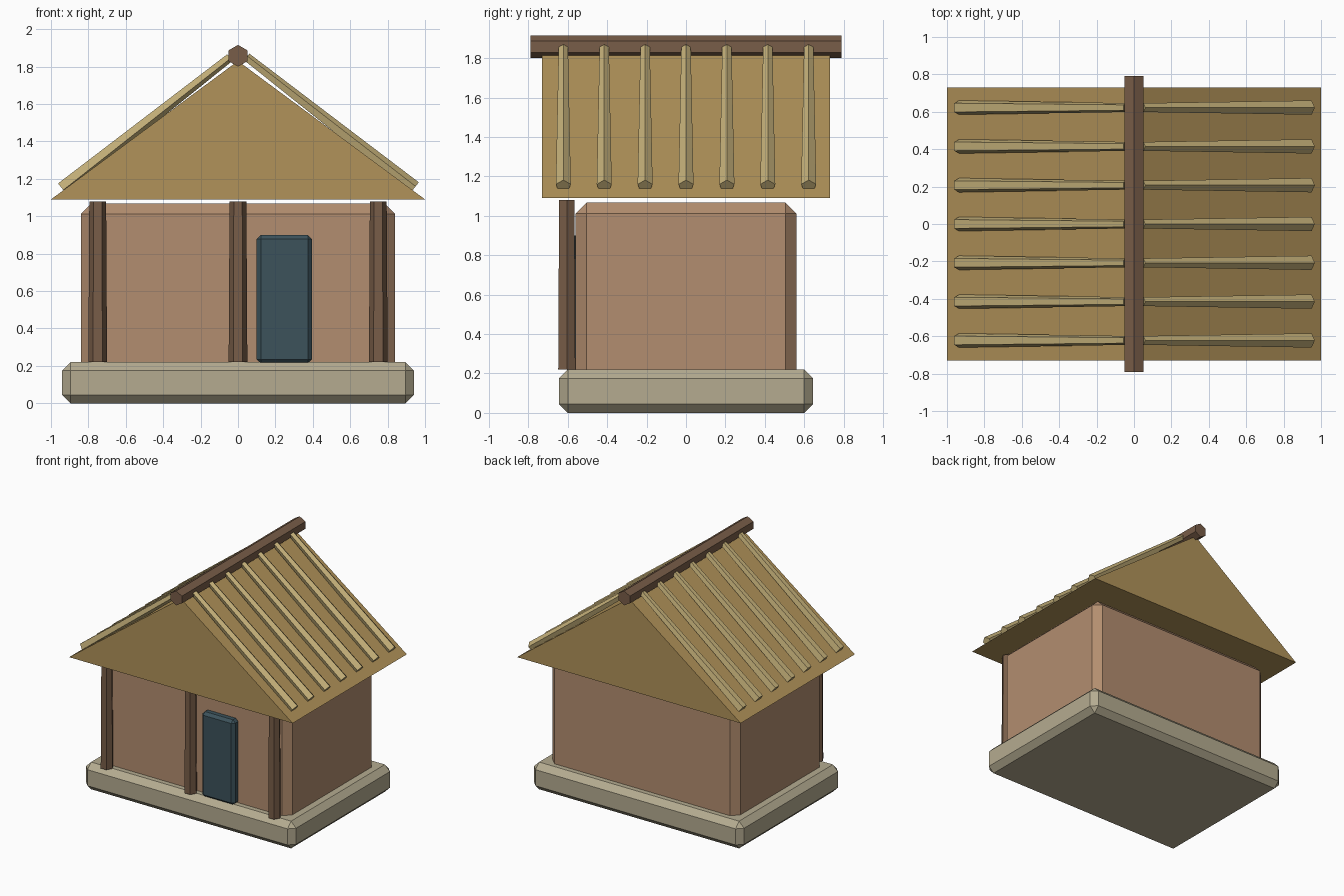
import bpy, bmesh
from math import cos, sin, tau
from mathutils import Vector

if "Cube" in bpy.data.objects:
    bpy.data.objects.remove(bpy.data.objects["Cube"])


def material(name, rgb):
    m = bpy.data.materials.new(name)
    m.diffuse_color = (*rgb, 1)
    m.use_nodes = True
    m.node_tree.nodes["Principled BSDF"].inputs["Base Color"].default_value = m.diffuse_color
    return m


STONE = material("stone", (0.46, 0.41, 0.28))
CLAY = material("clay", (0.45, 0.27, 0.16))
WOOD = material("dark_wood", (0.19, 0.11, 0.065))
THATCH = material("thatch", (0.44, 0.29, 0.10))
REED = material("reed", (0.55, 0.43, 0.19))
DOOR = material("door_paint", (0.045, 0.085, 0.105))


def finish(name, bm, mat):
    bmesh.ops.recalc_face_normals(bm, faces=bm.faces)
    me = bpy.data.meshes.new(name)
    bm.to_mesh(me)
    bm.free()
    me.materials.append(mat)
    ob = bpy.data.objects.new(name, me)
    bpy.context.collection.objects.link(ob)
    return ob


def box(name, lo, hi, bevel, mat):
    lo, hi = Vector(lo), Vector(hi)
    bm = bmesh.new()
    bmesh.ops.create_cube(bm, size=1)
    for v in bm.verts:
        v.co = (lo + hi) / 2 + v.co * (hi - lo)
    bmesh.ops.bevel(bm, geom=bm.edges[:], offset=bevel, segments=1, affect='EDGES')
    return finish(name, bm, mat)


def pole(name, a, b, r1, r2, sides, mat):
    """Tapered prism from a to b, first corner along the rotated x axis."""
    a, b = Vector(a), Vector(b)
    q = Vector((0, 0, 1)).rotation_difference(b - a)
    bm = bmesh.new()
    rings = [[bm.verts.new(p + q @ Vector((r * cos(tau * i / sides), r * sin(tau * i / sides), 0)))
              for i in range(sides)] for p, r in ((a, r1), (b, r2))]
    bm.faces.new(rings[0])
    bm.faces.new(rings[1])
    for i in range(sides):
        j = (i + 1) % sides
        bm.faces.new((rings[0][i], rings[0][j], rings[1][j], rings[1][i]))
    return finish(name, bm, mat)


# Plinth, walls and door
box("stone_base", (-0.94, -0.645, 0), (0.94, 0.645, 0.22), 0.045, STONE)
box("walls", (-0.84, -0.56, 0.16), (0.84, 0.56, 1.067), 0.055, CLAY)
box("door", (0.10, -0.62, 0.213), (0.395, -0.54, 0.90), 0.022, DOOR)

# Front posts
for n, x in enumerate((-0.75, 0, 0.75)):
    pole(f"front_post_{n + 1}", (x, -0.605, 0.22), (x, -0.605, 1.08), 0.05, 0.045, 6, WOOD)

# Solid gabled roof
bm = bmesh.new()
gable = bm.faces.new([bm.verts.new((x, -0.73, z)) for x, z in ((-1, 1.09), (1, 1.09), (0, 1.83))])
ext = bmesh.ops.extrude_face_region(bm, geom=[gable], use_keep_orig=True)
bmesh.ops.translate(bm, vec=(0, 1.46, 0),
                    verts=[g for g in ext["geom"] if isinstance(g, bmesh.types.BMVert)])
finish("thatched_roof", bm, THATCH)

# Ridge beam: corners up and down
beam = pole("ridge_beam", (0, 0, -0.79), (0, 0, 0.79), 0.058, 0.058, 6, WOOD)
for v in beam.data.vertices:
    x, y, z = v.co
    v.co = (y, z, x + 1.858)

# Roof battens on both slopes
for side, s in (("left", -1), ("right", 1)):
    for n in range(7):
        y = (n - 3) * 0.2075
        pole(f"{side}_batten_{n + 1}", (s * 0.942, y, 1.15), (s * 0.045, y, 1.85),
             0.04, 0.025, 5, REED)
